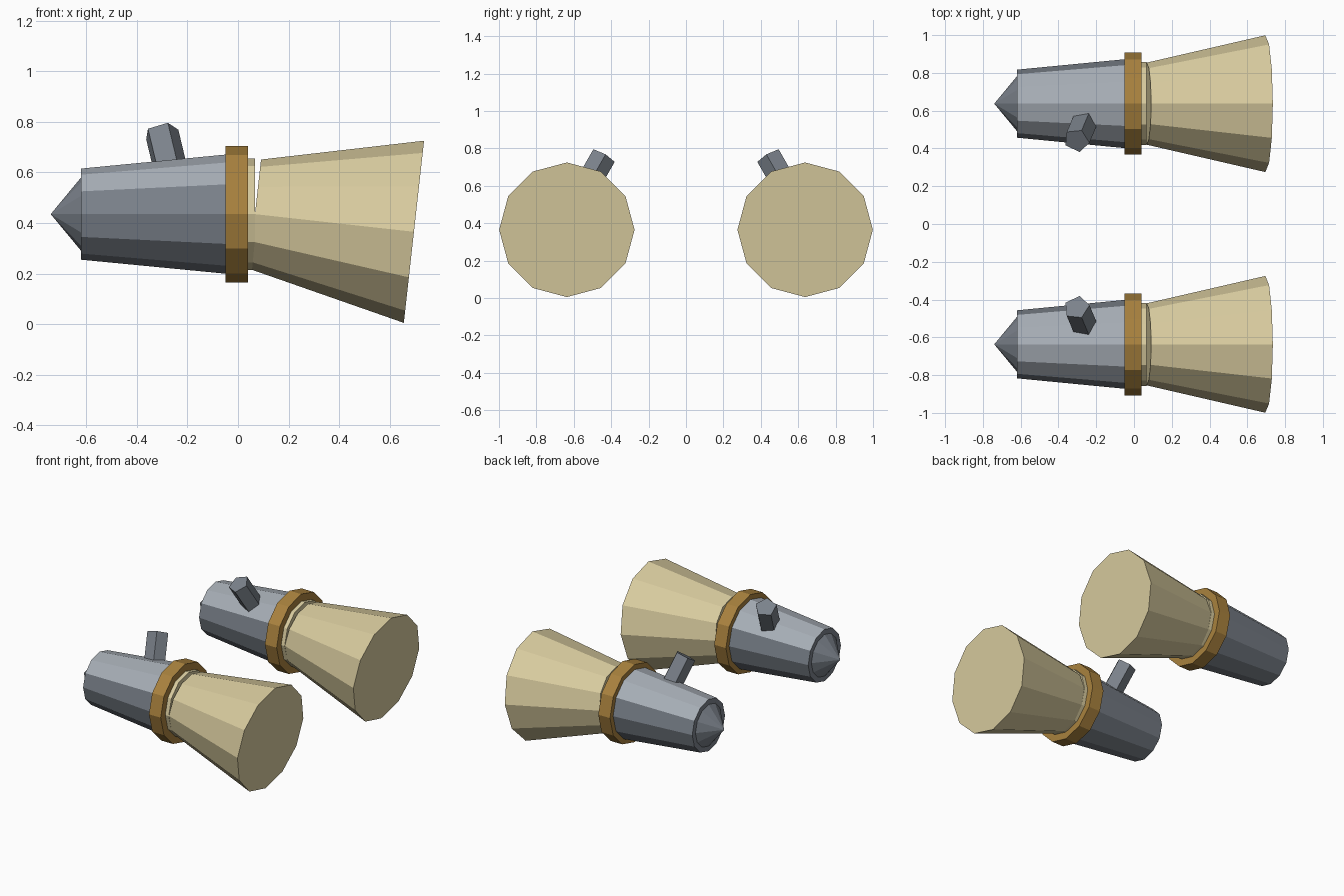
import bpy
import bmesh
from math import cos, sin, pi, radians
from mathutils import Vector

if "Cube" in bpy.data.objects:
    bpy.data.objects.remove(bpy.data.objects["Cube"])

POD = Vector((0, -0.637, 0.435))   # centre line of the pod on the -y side
RIGHT = Vector((1, 0, 0))


def material(name, r, g, b):
    mat = bpy.data.materials.new(name)
    mat.use_nodes = True
    mat.diffuse_color = (r, g, b, 1)
    mat.node_tree.nodes["Principled BSDF"].inputs["Base Color"].default_value = (r, g, b, 1)
    return mat


light_grey = material("light grey", 0.386, 0.423, 0.468)
dark_grey = material("dark grey", 0.198, 0.223, 0.258)
gold = material("gold", 0.397, 0.223, 0.048)
cream = material("cream", 0.694, 0.604, 0.347)


def frustum(name, start, axis, length, r0, r1, sides, ref, mats, rule=None):
    """Flat-sided tapered prism along axis, one corner toward ref, mirrored in y."""
    axis = axis.normalized()
    u = (ref - axis * ref.dot(axis)).normalized()
    v = axis.cross(u)
    bm = bmesh.new()
    rings = []
    for centre, r in ((start, r0), (start + axis * length, r1)):
        if r == 0:
            rings.append([bm.verts.new(centre)])
            continue
        rings.append([bm.verts.new(centre + r * (u * cos(a) + v * sin(a)))
                      for a in (2 * pi * i / sides for i in range(sides))])
        bm.faces.new(rings[-1])
    a, b = rings
    for i in range(sides):
        j = (i + 1) % sides
        if len(a) == 1:
            bm.faces.new((a[0], b[j], b[i]))
        else:
            bm.faces.new((a[i], a[j], b[j], b[i]))
    bmesh.ops.recalc_face_normals(bm, faces=bm.faces)
    if rule:
        for f in bm.faces:
            f.material_index = rule(f)
    mesh = bpy.data.meshes.new(name)
    bm.to_mesh(mesh)
    bm.free()
    for m in mats:
        mesh.materials.append(m)
    obj = bpy.data.objects.new(name, mesh)
    bpy.context.collection.objects.link(obj)
    mirror = obj.modifiers.new("other_side", 'MIRROR')
    mirror.use_axis = (False, True, False)
    return obj


def straight(name, x0, x1, r0, r1, mats, rule=None):
    """Twelve-sided section lying on the pod's centre line."""
    return frustum(name, POD + RIGHT * x0, RIGHT, x1 - x0, r0, r1, 12,
                   Vector((0, 0, 1)), mats, rule)


# Casing: upper facets are light, the rest dark
straight("engine_casing", -0.62, 0.0, 0.18, 0.24, [light_grey, dark_grey],
         lambda f: 0 if f.normal.z > 0.5 else 1)
# Pointed intake cone, its base sunk into the casing
straight("intake_cone", -0.74, -0.61, 0.0, 0.157, [dark_grey])
# Collar and the short neck behind it
straight("collar", -0.05, 0.04, 0.27, 0.27, [gold])
straight("nozzle_neck", 0.0, 0.067, 0.22, 0.22, [cream])

# Flared nozzle, drooping slightly
droop = radians(6.34)
frustum("nozzle", POD + RIGHT * 0.067, Vector((cos(droop), 0, -sin(droop))),
        0.632, 0.217, 0.362, 12, Vector((0, 0, 1)), [cream])

# Five-sided mounting strut, leaning inward
lean = Vector((-0.204, 0.485, 0.85)).normalized()
strut_end = Vector((-0.304, -0.442, 0.759))
frustum("mounting_strut", strut_end - lean * 0.24, lean, 0.24, 0.07, 0.07, 5,
        Vector((0.016, 0.063, -0.032)), [dark_grey])
